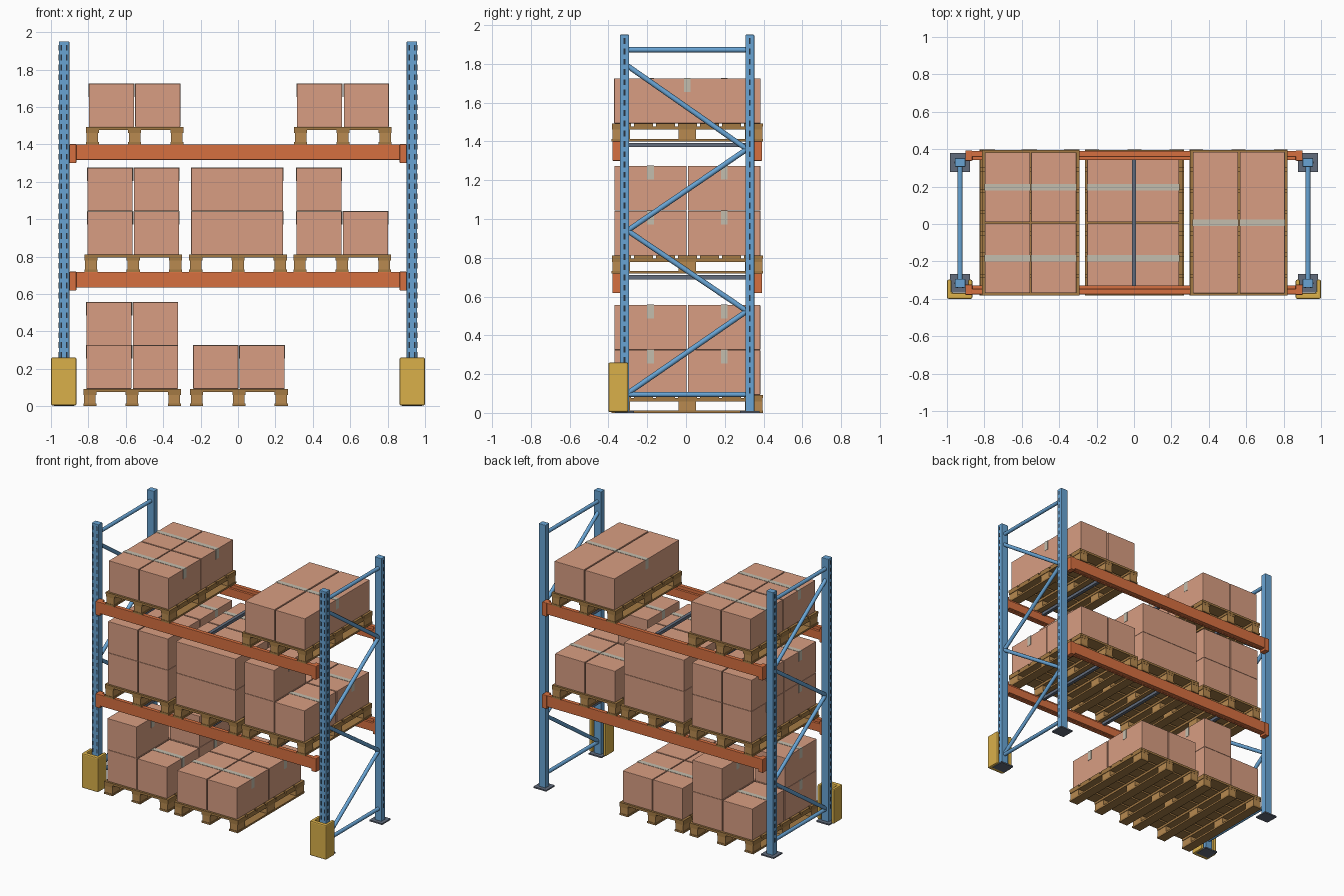
import bpy, bmesh, math
from mathutils import Vector, Matrix

if "Cube" in bpy.data.objects:
    bpy.data.objects.remove(bpy.data.objects["Cube"])


def mat(name, r, g, b):
    lin = [((c / 255 + 0.055) / 1.055) ** 2.4 for c in (r, g, b)]
    m = bpy.data.materials.new(name)
    m.diffuse_color = (*lin, 1)
    m.use_nodes = True
    m.node_tree.nodes["Principled BSDF"].inputs["Base Color"].default_value = m.diffuse_color
    return m


BLUE = mat("frame blue", 104, 164, 212)
ORANGE = mat("beam orange", 214, 112, 64)
YELLOW = mat("guard yellow", 218, 176, 74)
STEEL = mat("dark steel", 98, 108, 124)
SLOT = mat("slot dark", 42, 52, 64)
BOARD = mat("board wood", 164, 122, 68)
BLOCK = mat("block wood", 184, 138, 80)
CARD = mat("cardboard", 216, 158, 130)
TAPE = mat("tape grey", 196, 190, 174)

CY = 0.007          # middle of the load in depth


def make(name, boxes, material, bevel=0.0):
    """One object from boxes given as (x0, x1, y0, y1, z0, z1)."""
    bm = bmesh.new()
    for x0, x1, y0, y1, z0, z1 in boxes:
        m = Matrix.Translation(((x0 + x1) / 2, (y0 + y1) / 2, (z0 + z1) / 2))
        bmesh.ops.create_cube(bm, size=1, matrix=m @ Matrix.Diagonal((x1 - x0, y1 - y0, z1 - z0, 1)))
    me = bpy.data.meshes.new(name)
    bm.to_mesh(me)
    bm.free()
    me.materials.append(material)
    ob = bpy.data.objects.new(name, me)
    bpy.context.collection.objects.link(ob)
    if bevel:
        mod = ob.modifiers.new("bevel", 'BEVEL')
        mod.width = bevel
        mod.segments = 2
    return ob


def centred(x, y, z0, w, d, h):
    return (x - w / 2, x + w / 2, y - d / 2, y + d / 2, z0, z0 + h)


def tubes(name, segments, radius, material):
    """Round bars between pairs of points."""
    bm = bmesh.new()
    for a, b in segments:
        a, b = Vector(a), Vector(b)
        rot = (b - a).to_track_quat('Z', 'Y').to_matrix().to_4x4()
        bmesh.ops.create_cone(bm, cap_ends=True, segments=12, radius1=radius, radius2=radius,
                              depth=(b - a).length, matrix=Matrix.Translation((a + b) / 2) @ rot)
    for f in bm.faces:
        f.smooth = len(f.verts) == 4
    for e in bm.edges:
        e.smooth = all(f.smooth for f in e.link_faces)
    me = bpy.data.meshes.new(name)
    bm.to_mesh(me)
    bm.free()
    me.materials.append(material)
    bpy.context.collection.objects.link(bpy.data.objects.new(name, me))


# --- end frames: uprights, slots, feet, bracing, guards
YF, YB = -0.317, 0.329
for side, sx in (("left", -1), ("right", 1)):
    X = 0.93 * sx
    for row, y in (("front", YF), ("back", YB)):
        make(f"{side}_{row}_upright", [centred(X, y, 0.008, 0.056, 0.046, 1.942)], BLUE, 0.003)
        make(f"{side}_{row}_foot_plate", [centred(X, y, 0, 0.105, 0.1, 0.01)], STEEL)
        slots = []
        for i in range(35):
            z = 0.1 + i * 0.053
            slots.append(centred(X + sx * 0.028, y, z, 0.002, 0.009, 0.03))
            if row == "front":
                for dx in (-0.015, 0.015):
                    slots.append(centred(X + dx, y - 0.023, z, 0.008, 0.002, 0.03))
        make(f"{side}_{row}_slots", slots, SLOT)

    y0, y1 = YF + 0.015, YB - 0.015
    heights = [0.1, 0.525, 0.94, 1.36, 1.79]
    pts = [(X, y0 if i % 2 == 0 else y1, z) for i, z in enumerate(heights)]
    bars = list(zip(pts, pts[1:]))
    bars += [((X, y0, z), (X, y1, z)) for z in (0.095, 1.872)]
    tubes(f"{side}_bracing", bars, 0.0135, BLUE)

    # U-shaped bumper around the front upright
    bm = bmesh.new()
    o, i = 0.068, 0.044
    outline = [(-o, -0.40), (o, -0.40), (o, -0.298), (i, -0.298),
               (i, -0.368), (-i, -0.368), (-i, -0.298), (-o, -0.298)]
    face = bm.faces.new([bm.verts.new((X + sx * 0.002 + x, y, 0.004)) for x, y in outline])
    ext = bmesh.ops.extrude_face_region(bm, geom=[face])
    bmesh.ops.translate(bm, vec=(0, 0, 0.256),
                        verts=[v for v in ext["geom"] if isinstance(v, bmesh.types.BMVert)])
    bmesh.ops.recalc_face_normals(bm, faces=bm.faces)
    guard = make(f"{side}_guard", [], YELLOW, 0.008)
    bm.to_mesh(guard.data)
    bm.free()

# --- stepped beams with end connectors, and cross bars
for level, top in (("lower", 0.718), ("upper", 1.40)):
    for row, s in (("front", -1), ("back", 1)):
        def span(a, b):
            return sorted((CY + s * a, CY + s * b))
        make(f"{level}_{row}_beam",
             [(-0.9, 0.9, *span(0.354, 0.383), top - 0.083, top),
              (-0.9, 0.9, *span(0.335, 0.354), top - 0.083, top - 0.022)], ORANGE, 0.002)
        make(f"{level}_{row}_connectors",
             [(*sorted((k * 0.864, k * 0.902)), *span(0.331, 0.386), top - 0.1, top + 0.001)
              for k in (-1, 1)], ORANGE, 0.004)
    make(f"{level}_cross_bars",
         [(x - 0.012, x + 0.012, -0.332, 0.345, top - 0.03, top - 0.008) for x in (-0.55, 0, 0.55)], STEEL)


# --- pallet: bottom runners, blocks, stringers, deck boards
def pallet(name, x, z):
    xs = [x - 0.226, x, x + 0.226]
    ys = [CY - 0.342, CY, CY + 0.342]
    boards = [centred(a, CY, z, 0.07, 0.78, 0.013) for a in xs]
    boards += [centred(a, CY, z + 0.06, 0.07, 0.776, 0.017) for a in xs]
    boards += [centred(x, CY + (i - 3) * 0.1135, z + 0.077, 0.522, 0.098, 0.016) for i in range(7)]
    make(name + "_boards", boards, BOARD)
    make(name + "_blocks", [centred(a, b, z + 0.013, 0.062, 0.09, 0.047) for a in xs for b in ys], BLOCK)


H = 0.231


def cartons(name, cells):
    """Cartons (x, y, z, width, depth) with a tape strip folded over both ends."""
    make(name + "_cartons", [centred(x, y, z, w, d, H) for x, y, z, w, d in cells], CARD, 0.002)
    tape = []
    for x, y, z, w, d in cells:
        tape.append(centred(x, y, z + H - 0.001, w + 0.003, 0.034, 0.003))
        for s in (-1, 1):
            tape.append(centred(x + s * w / 2, y, z + H - 0.07, 0.004, 0.034, 0.071))
    make(name + "_tape", tape, TAPE)


FL, FR, BL, BR = (-1, -1), (1, -1), (-1, 1), (1, 1)
QUAD = [FL, FR, BL, BR]
# name, pallet x, base z, carton style, filled cells of each layer
loads = [
    ("ground_left", -0.566, 0.0, "quad", [QUAD, [FL, BR]]),
    ("ground_middle", 0.005, 0.0, "quad", [QUAD]),
    ("lower_left", -0.56, 0.718, "quad", [QUAD, QUAD]),
    ("lower_middle", 0.0, 0.718, "wide", [[FL, BL]] * 2),
    ("lower_right", 0.557, 0.718, "quad", [QUAD, [FL]]),
    ("upper_left", -0.553, 1.40, "quad", [QUAD]),
    ("upper_right", 0.561, 1.40, "long", [[FL, FR]]),
]
for name, x, z, style, layers in loads:
    pallet(name + "_pallet", x, z)
    cells = []
    for n, layer in enumerate(layers):
        zz = z + 0.093 + n * (H + 0.001)
        for sx, sy in layer:
            if style == "wide":
                cells.append((x - 0.005, CY + sy * 0.19, zz, 0.49, 0.372))
            elif style == "long":
                cells.append((x + sx * 0.125, CY, zz, 0.24, 0.755))
            else:
                cells.append((x + sx * 0.124, CY + sy * 0.19, zz, 0.241, 0.372))
    cartons(name, cells)
